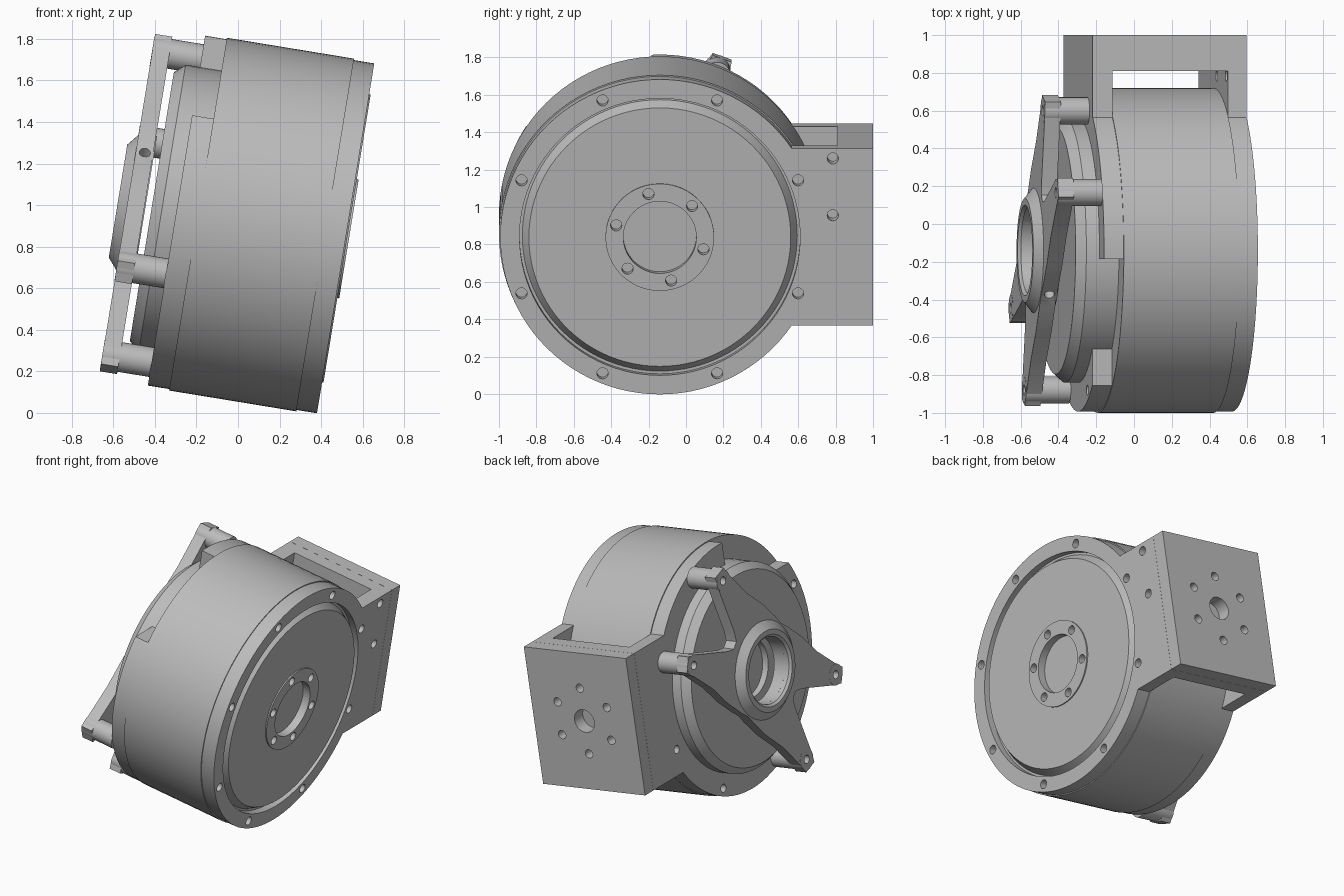
import bpy, bmesh, math
from mathutils import Matrix, Vector

if "Cube" in bpy.data.objects:
    bpy.data.objects.remove(bpy.data.objects["Cube"], do_unlink=True)

# Local frame: x along the tilted drive axis, origin at the output face
FRAME = Matrix.Translation((0.518, -0.14, 0.84)) @ Matrix.Rotation(math.radians(9.3), 4, 'Y')

grey = bpy.data.materials.new("machined_grey")
grey.use_nodes = True
grey.diffuse_color = (0.5, 0.5, 0.5, 1)
grey.node_tree.nodes["Principled BSDF"].inputs["Base Color"].default_value = (0.5, 0.5, 0.5, 1)


def finish(bm, name):
    bmesh.ops.remove_doubles(bm, verts=bm.verts, dist=1e-5)
    bmesh.ops.recalc_face_normals(bm, faces=bm.faces)
    mesh = bpy.data.meshes.new(name)
    bm.to_mesh(mesh)
    bm.free()
    mesh.materials.append(grey)
    ob = bpy.data.objects.new(name, mesh)
    ob.matrix_world = FRAME
    bpy.context.collection.objects.link(ob)
    return ob


def lathe(name, profile, steps=96):
    """Spin a closed (axis position, radius) profile around the drive axis."""
    bm = bmesh.new()
    vs = [bm.verts.new((u, 0, r)) for u, r in profile]
    es = [bm.edges.new((a, b)) for a, b in zip(vs, vs[1:] + vs[:1])
          if a.co.z + b.co.z > 0]
    bmesh.ops.spin(bm, geom=vs + es, cent=(0, 0, 0), axis=(1, 0, 0),
                   angle=math.tau, steps=steps)
    return finish(bm, name)


def box(name, lo, hi):
    lo, hi = Vector(lo), Vector(hi)
    bm = bmesh.new()
    bmesh.ops.create_cube(bm, size=1, matrix=Matrix.Translation((lo + hi) / 2)
                          @ Matrix.Diagonal((*(hi - lo), 1)))
    return finish(bm, name)


def rods(name, ends, radius, segments=20):
    """One mesh of round rods between pairs of points."""
    bm = bmesh.new()
    for a, b in ends:
        a, b = Vector(a), Vector(b)
        turn = (b - a).to_track_quat('Z', 'Y').to_matrix().to_4x4()
        bmesh.ops.create_cone(bm, cap_ends=True, segments=segments, radius1=radius,
                              radius2=radius, depth=(b - a).length,
                              matrix=Matrix.Translation((a + b) / 2) @ turn)
    return finish(bm, name)


def polar(r, deg):
    return r * math.cos(math.radians(deg)), r * math.sin(math.radians(deg))


def circle_rods(name, u0, u1, r, angles, radius, segments=20):
    return rods(name, [((u0, *polar(r, a)), (u1, *polar(r, a))) for a in angles],
                radius, segments)


def cut(ob, *cutters):
    for c in cutters:
        mod = ob.modifiers.new("cut", 'BOOLEAN')
        mod.operation, mod.solver, mod.object = 'DIFFERENCE', 'EXACT', c
    bpy.context.view_layer.update()
    deps = bpy.context.evaluated_depsgraph_get()
    mesh = bpy.data.meshes.new_from_object(ob.evaluated_get(deps))
    ob.modifiers.clear()
    ob.data = mesh
    return ob


EIGHT = [22.5 + 45 * i for i in range(8)]
SPIDER = [22.5, 67.5, 202.5, 247.5]

# Cutters
rim_holes = circle_rods("cut_rim", -0.06, 0.1, 0.8, EIGHT, 0.03)
hub_holes = circle_rods("cut_hub", -0.05, 0.1, 0.242, [-15.5 + 60 * i for i in range(6)], 0.03)
back_holes = circle_rods("cut_back", -1.2, -0.76, 0.8, EIGHT, 0.028)
core = rods("cut_core", [((-1.5, 0, 0), (0.5, 0, 0))], 0.8, 96)
bore = rods("cut_bore", [((-1.5, 0, 0), (-0.96, 0, 0))], 0.225, 64)
notch = box("cut_notch", (-1, -1, 0.465), (-0.719, -0.045, 1))
side_holes = rods("cut_side", [((-0.2, 0.925, w), (0.1, 0.925, w)) for w in (0.425, 0.117)], 0.03)
MID = -0.412
motor_holes = rods("cut_motor", [((MID + x, 1.02, z), (MID + x, 1.3, z))
                   for x, z in (polar(0.23, 30 + 60 * i) for i in range(6))], 0.03)
motor_bore = rods("cut_motor_bore", [((MID, 1.0, 0), (MID, 1.3, 0))], 0.08, 32)
grub = rods("cut_grub", [((-1.02, *polar(0.24, 133)), (-1.02, *polar(0.6, 133)))], 0.027)
cutters = [rim_holes, hub_holes, back_holes, core, bore, notch, side_holes,
           motor_holes, motor_bore, grub]

# Drum and output side
lathe("drum_body", [(-0.72, 0), (-0.72, 0.86), (-0.1, 0.86), (-0.1, 0)])
cut(lathe("output_plate", [(-0.1, 0), (-0.1, 0.853), (0, 0.853), (0, 0.75), (-0.05, 0.75),
                           (-0.05, 0.735), (0.007, 0.7), (0.007, 0.29), (0.016, 0.29),
                           (0.016, 0.195), (-0.04, 0.195), (-0.04, 0)]),
    rim_holes, hub_holes)

# Back flange and rotor cap
cut(lathe("back_flange", [(-0.825, 0.68), (-0.825, 0.853), (-0.72, 0.853), (-0.72, 0.68)]),
    notch, back_holes)
lathe("rotor_cap", [(-0.72, 0), (-0.72, 0.7), (-0.895, 0.7), (-0.945, 0.655),
                    (-0.945, 0.2), (-0.9, 0.2), (-0.9, 0)])

# Motor bracket
cut(box("bracket_front", (-0.1, 0.6, -0.48), (0, 1.045, 0.48)), core, rim_holes, side_holes)
cut(box("bracket_back", (-0.825, 0.6, -0.48), (-0.72, 1.045, 0.48)), core, back_holes)
box("bracket_inner_wall", (-0.72, 0.95, -0.48), (-0.1, 1.045, 0.48))
cut(box("bracket_end_plate", (-0.825, 1.046, -0.48), (0, 1.14, 0.48)), motor_holes, motor_bore)

# Four-armed support spider: half outline repeated after a half turn
half = [(0.80, 17.5), (0.87, 19), (0.875, 26), (0.80, 27.5), (0.45, 36), (0.39, 41),
        (0.39, 49), (0.45, 54), (0.80, 62.5), (0.875, 64), (0.87, 71), (0.80, 72.5),
        (0.58, 82), (0.44, 100), (0.36, 122), (0.34, 135), (0.36, 148), (0.44, 170), (0.58, 188)]
bm = bmesh.new()
face = bm.faces.new([bm.verts.new((-0.98, *polar(r, a + turn)))
                     for turn in (0, 180) for r, a in half])
ext = bmesh.ops.extrude_face_region(bm, geom=[face])
bmesh.ops.translate(bm, vec=(-0.084, 0, 0),
                    verts=[v for v in ext["geom"] if isinstance(v, bmesh.types.BMVert)])
cut(finish(bm, "spider_arms"), bore, back_holes, grub)
cut(circle_rods("spider_posts", -1.065, -0.825, 0.8, SPIDER, 0.072, 32), back_holes)
cut(lathe("spider_hub", [(-0.975, 0.225), (-0.975, 0.34), (-1.06, 0.335), (-1.11, 0.275),
                         (-1.11, 0.24), (-1.095, 0.225)]), grub)

# Remove cutters and shade
for c in cutters:
    bpy.data.objects.remove(c, do_unlink=True)
bpy.ops.object.select_all(action='DESELECT')
for ob in bpy.context.collection.objects:
    if ob.type == 'MESH':
        ob.select_set(True)
        bpy.context.view_layer.objects.active = ob
bpy.ops.object.shade_smooth_by_angle(angle=math.radians(25))
